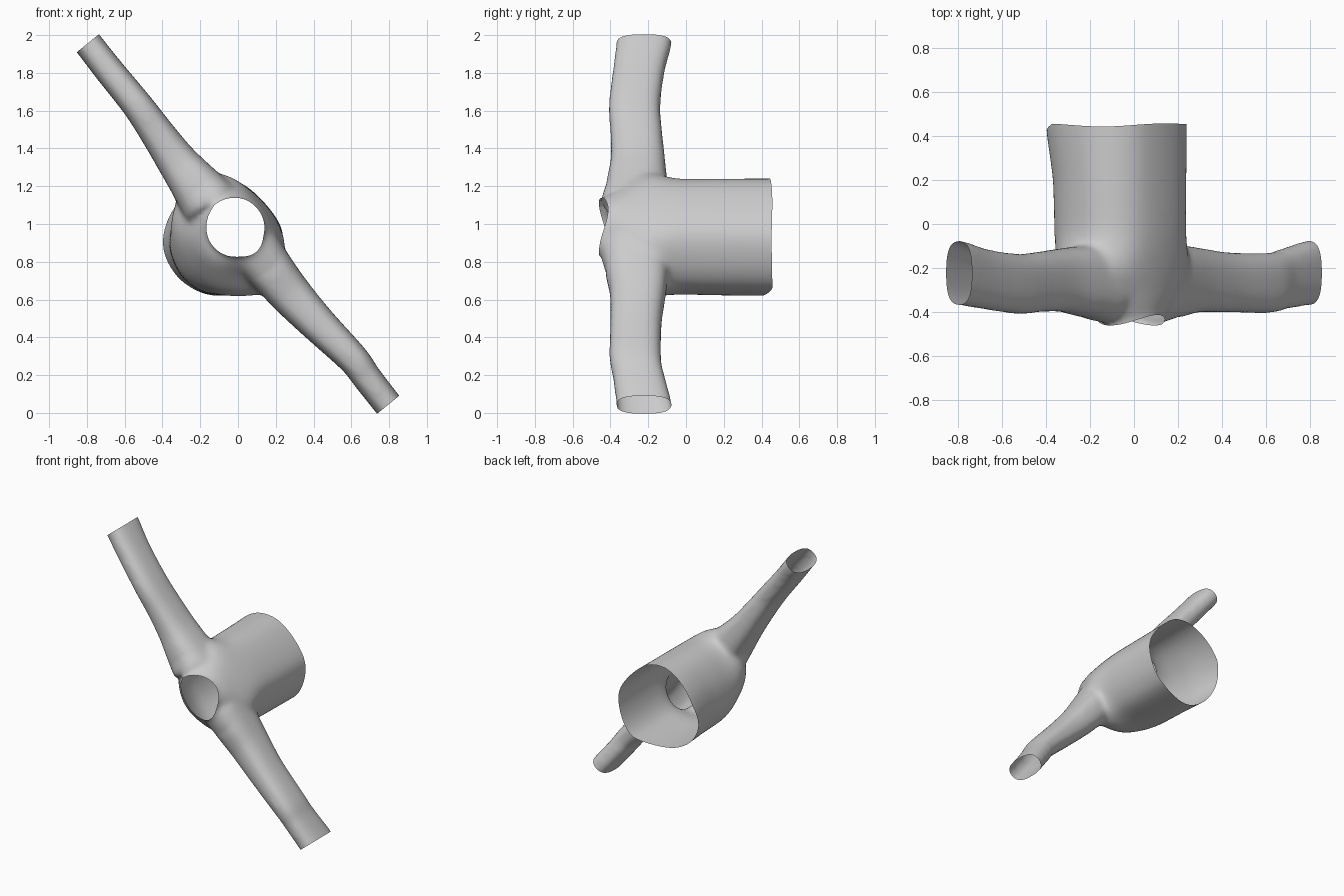
import bpy, bmesh, math
from mathutils import Vector

if "Cube" in bpy.data.objects:
    bpy.data.objects.remove(bpy.data.objects["Cube"])


def spline(rows, steps, closed=False):
    """Catmull-Rom resampling of rows of numbers."""
    n = len(rows)
    get = (lambda i: rows[i % n]) if closed else (lambda i: rows[max(0, min(n - 1, i))])
    out = []
    for i in range(n if closed else n - 1):
        p = [get(i + k) for k in (-1, 0, 1, 2)]
        for s in range(steps):
            t = s / steps
            out.append([b + 0.5 * t * (c - a + t * (2*a - 5*b + 4*c - d + t * (3*(b - c) + d - a)))
                        for a, b, c, d in zip(*p)])
    if not closed:
        out.append(list(rows[-1]))
    return out


def loft(bm, rings):
    """Closed solid through a list of rings."""
    vs = [[bm.verts.new(p) for p in r] for r in rings]
    n = len(vs[0])
    faces = [bm.faces.new((a[i], a[(i + 1) % n], b[(i + 1) % n], b[i]))
             for a, b in zip(vs, vs[1:]) for i in range(n)]
    faces += [bm.faces.new(vs[0]), bm.faces.new(vs[-1])]
    bmesh.ops.recalc_face_normals(bm, faces=faces)


def clamp(v):
    return max(0, min(1, v))


bm = bmesh.new()

# wide tube along y, flaring towards the arms and narrowing to the round front opening
outline = spline([(-.40, .92), (-.375, .80), (-.29, .69), (-.15, .623), (.02, .63), (.14, .675),
                  (.215, .79), (.238, .95), (.16, 1.09), (.02, 1.215), (-.12, 1.24),
                  (-.25, 1.18), (-.355, 1.06)], 5, True)
stations = spline([(.55, 1.0), (.3, .99), (.05, .97), (-.08, .92), (-.2, .74), (-.3, .50),
                   (-.38, .25), (-.43, .04), (-.5, 0), (-.6, 0)], 4)
rings = []
for y, t in stations:
    ring = []
    flare = .33 * math.exp(-((y + .22) / .11) ** 2)
    for x, z in outline:
        a = math.atan2(z - .93, x + .08)
        x += .03 * clamp((.45 - y) / .25) * clamp((-x - .2) / .2)
        hx, hz = -.012 + .148 * math.cos(a), .985 + .15 * math.sin(a)
        px, pz = hx + (x - hx) * t, hz + (z - hz) * t
        along = (-.61 * (px + .02) + .79 * (pz - .97)) * flare
        ring.append((px - .61 * along, y, pz + .79 * along))
    rings.append(ring)
loft(bm, rings)

# two flattened arms; the lower one is written turned half round onto the upper
# columns: x, z, half width, y centre, y half depth
tip = [(-.865, 2.043, .076, -.222, .148), (-.795, 1.957, .076, -.222, .148),
       (-.68, 1.81, .078, -.25, .138)]
upper = [(-.53, 1.625, .082, -.272, .137), (-.42, 1.47, .092, -.262, .138),
         (-.325, 1.335, .107, -.255, .145), (-.24, 1.225, .128, -.26, .16),
         (-.15, 1.11, .155, -.265, .168)]
lower = [(-.61, 1.715, .083, -.268, .137), (-.42, 1.525, .098, -.265, .137),
         (-.28, 1.375, .113, -.255, .148), (-.19, 1.265, .123, -.26, .165),
         (-.09, 1.14, .14, -.265, .168)]


def power(v):
    return math.copysign(abs(v) ** .75, v)


for s, root in ((1, upper), (-1, lower)):
    arm = spline(tip + root, 6)
    rings = []
    for i, (x, z, w, yc, h) in enumerate(arm):
        p, q = arm[max(i - 1, 0)], arm[min(i + 1, len(arm) - 1)]
        d = Vector((q[0] - p[0], q[1] - p[1])).normalized()
        ring = []
        for k in range(32):
            a = k * math.tau / 32
            u = w * power(math.cos(a))
            ring.append((s * (x - d.y * u), yc + h * power(math.sin(a)), 1 + s * (z + d.x * u - 1)))
        rings.append(ring)
    loft(bm, rings)

# bore tool keeps the straight sight line through the front opening
bore = bmesh.new()
loft(bore, [[(-.012 + r * math.cos(k * math.tau / 48), y, .985 + r * math.sin(k * math.tau / 48))
             for k in range(48)] for y, r in ((-.6, .152), (-.41, .152))])
bore.free()

mesh = bpy.data.meshes.new("branching_tube_solid")
bm.to_mesh(mesh)
bm.free()
obj = bpy.data.objects.new("branching_tube", mesh)
bpy.context.collection.objects.link(obj)

# fuse into one skin with soft joints
m = obj.modifiers.new("fuse", 'REMESH')
m.mode = 'VOXEL'
m.voxel_size = .015
m = obj.modifiers.new("soften", 'SMOOTH')
m.factor = .5
m.iterations = 18
bpy.context.view_layer.update()
skin = bpy.data.meshes.new_from_object(obj.evaluated_get(bpy.context.evaluated_depsgraph_get()))
obj.modifiers.clear()
obj.data = skin

# cut the four open ends
bm = bmesh.new()
bm.from_mesh(skin)
for co, no in (((0, .45, 0), (0, 1, 0)), ((0, -.437, 0), (0, -1, 0)),
               ((-.795, 0, 1.957), (-.63, 0, .775)), ((.795, 0, .043), (.63, 0, -.775))):
    bmesh.ops.bisect_plane(bm, geom=bm.verts[:] + bm.edges[:] + bm.faces[:], dist=1e-5,
                           plane_co=co, plane_no=no, clear_outer=True)

# wavy rims front and back
for v in bm.verts:
    x, y, z = v.co
    r = math.hypot(x + .01, z - .985)
    if y < -.33:
        a = math.atan2(z - .985, x + .01)
        fade = clamp((.29 - r) / .12) * (-.33 - y) / .107
        v.co.y -= .024 * math.cos(2 * (a - math.radians(128))) * fade
    elif y > .1:
        low = max(0, (-x - .08) * .6 + (.93 - z) * .8 - .1)
        v.co.y += (.007 * math.sin(11 * x) - .28 * low) * (y - .1) / .35
bm.to_mesh(skin)
bm.free()
skin.shade_smooth()
